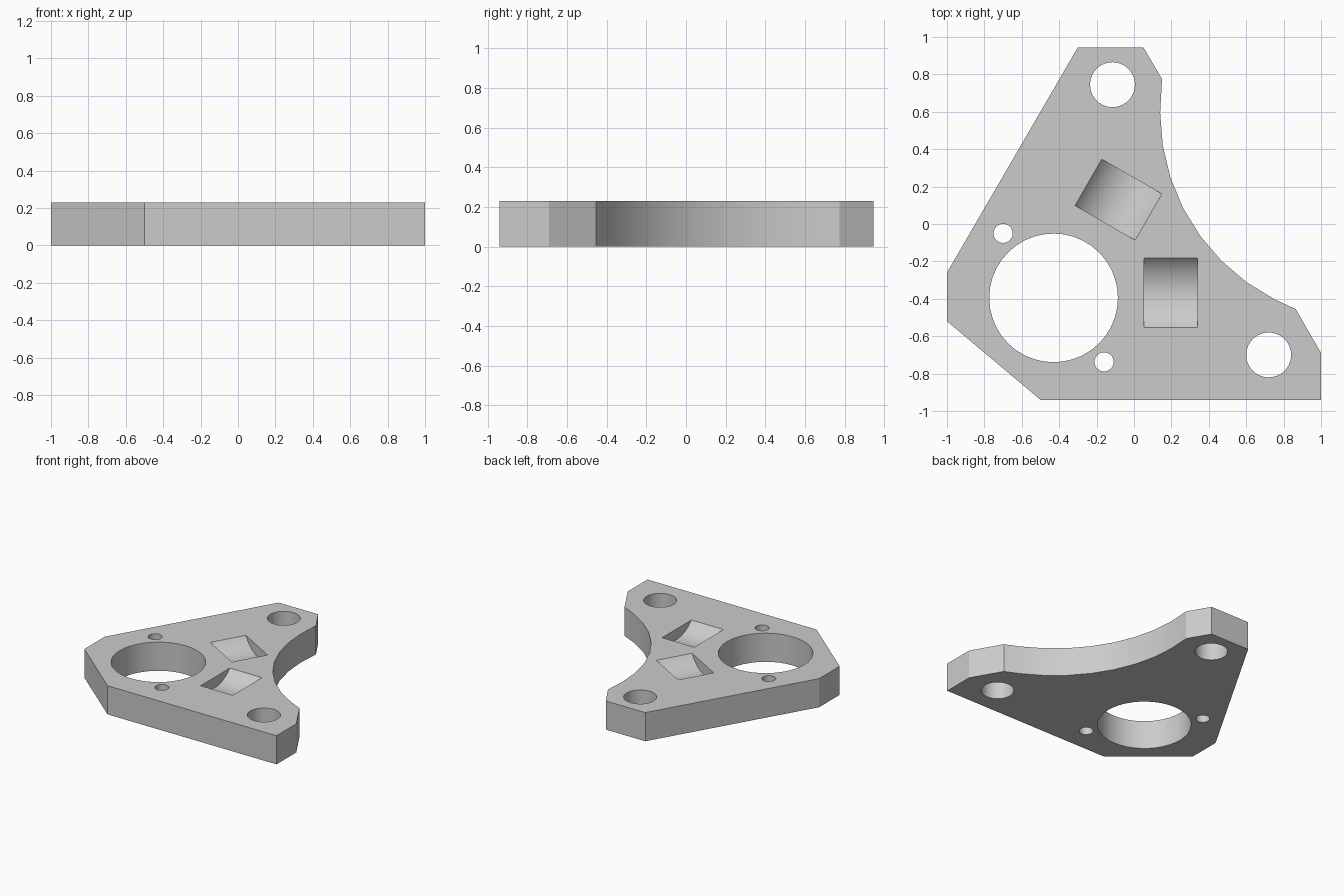
import bpy, bmesh
from math import radians, cos, sin, pi
from mathutils import Matrix

old = bpy.data.objects.get("Cube")
if old:
    bpy.data.objects.remove(old)

THICK = 0.23

grey = bpy.data.materials.new("light grey")
grey.use_nodes = True
grey.diffuse_color = (0.6, 0.6, 0.6, 1)
grey.node_tree.nodes["Principled BSDF"].inputs["Base Color"].default_value = (0.6, 0.6, 0.6, 1)


def add_object(name, bm):
    mesh = bpy.data.meshes.new(name)
    bm.to_mesh(mesh)
    bm.free()
    mesh.materials.append(grey)
    obj = bpy.data.objects.new(name, mesh)
    bpy.context.collection.objects.link(obj)
    return obj


def cylinder(name, radius, length, segments, matrix):
    bm = bmesh.new()
    bmesh.ops.create_cone(bm, cap_ends=True, segments=segments, radius1=radius,
                          radius2=radius, depth=length, matrix=matrix)
    return add_object(name, bm)


# Plate outline: straight sides plus a concave arc between the two arms
arc = [(1.258 + 1.118 * cos(radians(a)), 0.594 + 1.118 * sin(radians(a)))
       for a in range(180, 244, 9)]
outline = [(-0.30, 0.945), (0.05, 0.945), (0.15, 0.775), *arc, (0.865, -0.455),
           (1.0, -0.69), (1.0, -0.94), (-0.50, -0.94), (-1.0, -0.52), (-1.0, -0.26)]
bm = bmesh.new()
base = bm.faces.new([bm.verts.new((x, y, 0)) for x, y in outline])
top = bmesh.ops.extrude_face_region(bm, geom=[base])["geom"]
bmesh.ops.translate(bm, vec=(0, 0, THICK),
                    verts=[v for v in top if isinstance(v, bmesh.types.BMVert)])
bmesh.ops.recalc_face_normals(bm, faces=bm.faces)
plate = add_object("mounting_plate", bm)

# Through holes: x, y, radius
cutters = []
for x, y, r in [(-0.43, -0.395, 0.344), (-0.115, 0.745, 0.12), (0.72, -0.70, 0.12),
                (-0.70, -0.05, 0.051), (-0.16, -0.737, 0.051)]:
    cutters.append(cylinder("hole_cutter", r, 1, 40, Matrix.Translation((x, y, 0))))

# Shallow rounded pockets in the top: x, y, direction of the cylinder axis
half, depth = 0.186, 0.085
radius = (half ** 2 + depth ** 2) / (2 * depth)
for x, y, angle in [(0.197, -0.367, 0), (-0.083, 0.13, 60)]:
    place = (Matrix.Translation((x, y, THICK + radius - depth))
             @ Matrix.Rotation(radians(angle), 4, 'Z') @ Matrix.Rotation(pi / 2, 4, 'Y'))
    cutters.append(cylinder("pocket_cutter", radius, 0.285, 64, place))

# Cut everything out of the plate
bpy.context.view_layer.objects.active = plate
plate.select_set(True)
for cutter in cutters:
    mod = plate.modifiers.new("cut", 'BOOLEAN')
    mod.operation = 'DIFFERENCE'
    mod.solver = 'EXACT'
    mod.object = cutter
    bpy.ops.object.modifier_apply(modifier=mod.name)
for cutter in cutters:
    bpy.data.objects.remove(cutter)
bpy.ops.object.shade_smooth_by_angle(angle=radians(20))
